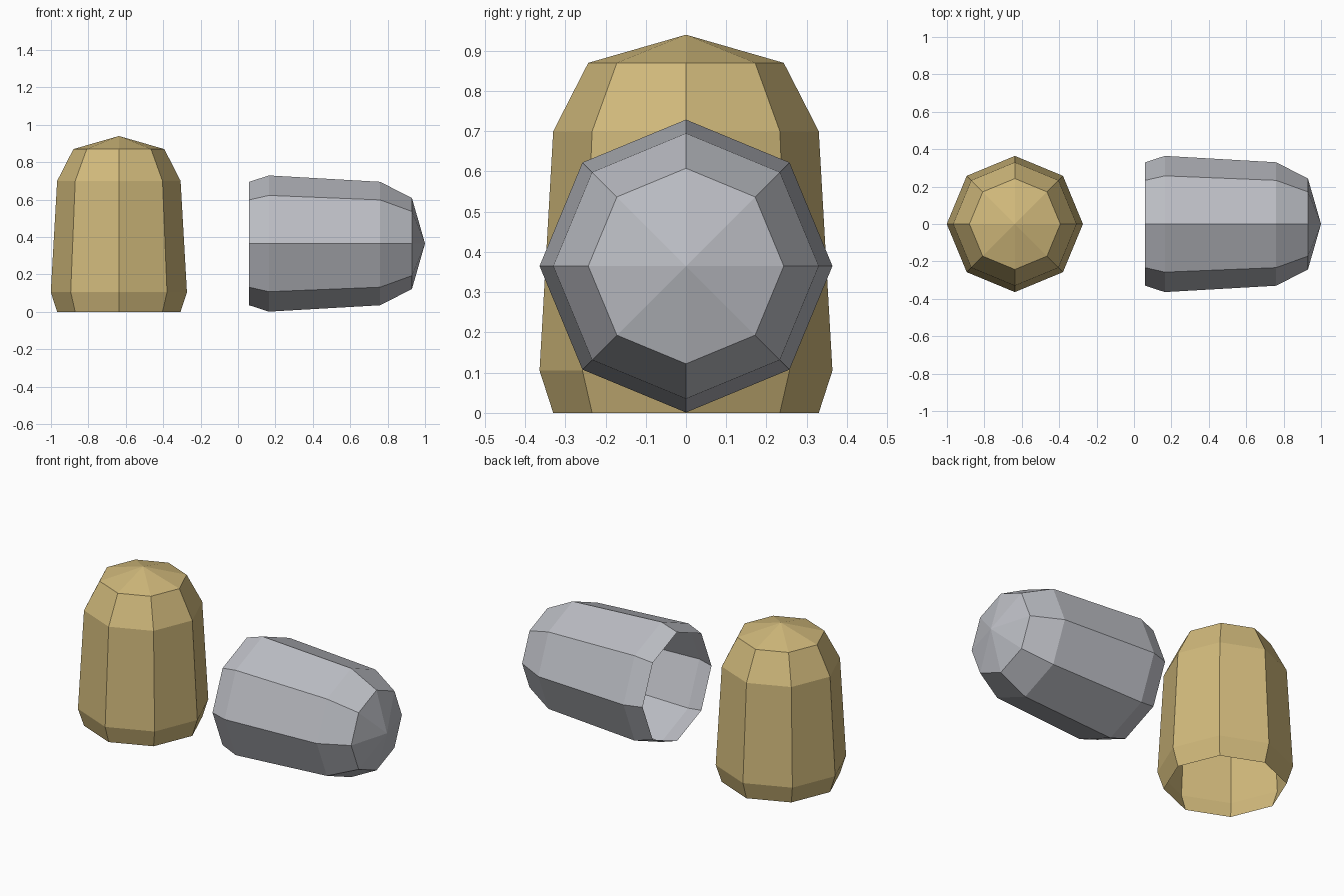
import bpy, bmesh, math
from mathutils import Matrix, Vector

cube = bpy.data.objects.get("Cube")
if cube:
    bpy.data.objects.remove(cube, do_unlink=True)

SIDES = 8
# Radius and height of each ring, from the open rim up to the shoulder
RINGS = [(0.33, 0.0), (0.364, 0.105), (0.33, 0.70), (0.243, 0.87)]
TIP = 0.94


def material(name, color):
    m = bpy.data.materials.new(name)
    m.use_nodes = True
    m.diffuse_color = color
    m.node_tree.nodes["Principled BSDF"].inputs["Base Color"].default_value = color
    return m


def thimble(name, mat, matrix):
    """Thin faceted shell, open at the rim and closed by a low cone."""
    bm = bmesh.new()
    rings = []
    for r, z in RINGS:
        angles = [math.tau * i / SIDES for i in range(SIDES)]
        rings.append([bm.verts.new((r * math.cos(a), r * math.sin(a), z)) for a in angles])
    tip = bm.verts.new((0, 0, TIP))
    for i in range(SIDES):
        j = (i + 1) % SIDES
        for low, high in zip(rings, rings[1:]):
            bm.faces.new((low[i], low[j], high[j], high[i]))
        bm.faces.new((rings[-1][i], rings[-1][j], tip))
    mesh = bpy.data.meshes.new(name)
    bm.to_mesh(mesh)
    bm.free()
    mesh.materials.append(mat)
    obj = bpy.data.objects.new(name, mesh)
    obj.matrix_world = matrix
    bpy.context.collection.objects.link(obj)


gold = material("pale gold", (0.64, 0.49, 0.20, 1))
silver = material("silver grey", (0.50, 0.51, 0.55, 1))

# Upright thimble on the right, fallen one pointing to the left
thimble("standing_thimble", gold, Matrix.Translation(Vector((-0.637, 0, 0))))
thimble("lying_thimble", silver,
        Matrix.Translation(Vector((0.06, 0, 0.365))) @ Matrix.Rotation(math.pi / 2, 4, 'Y'))
